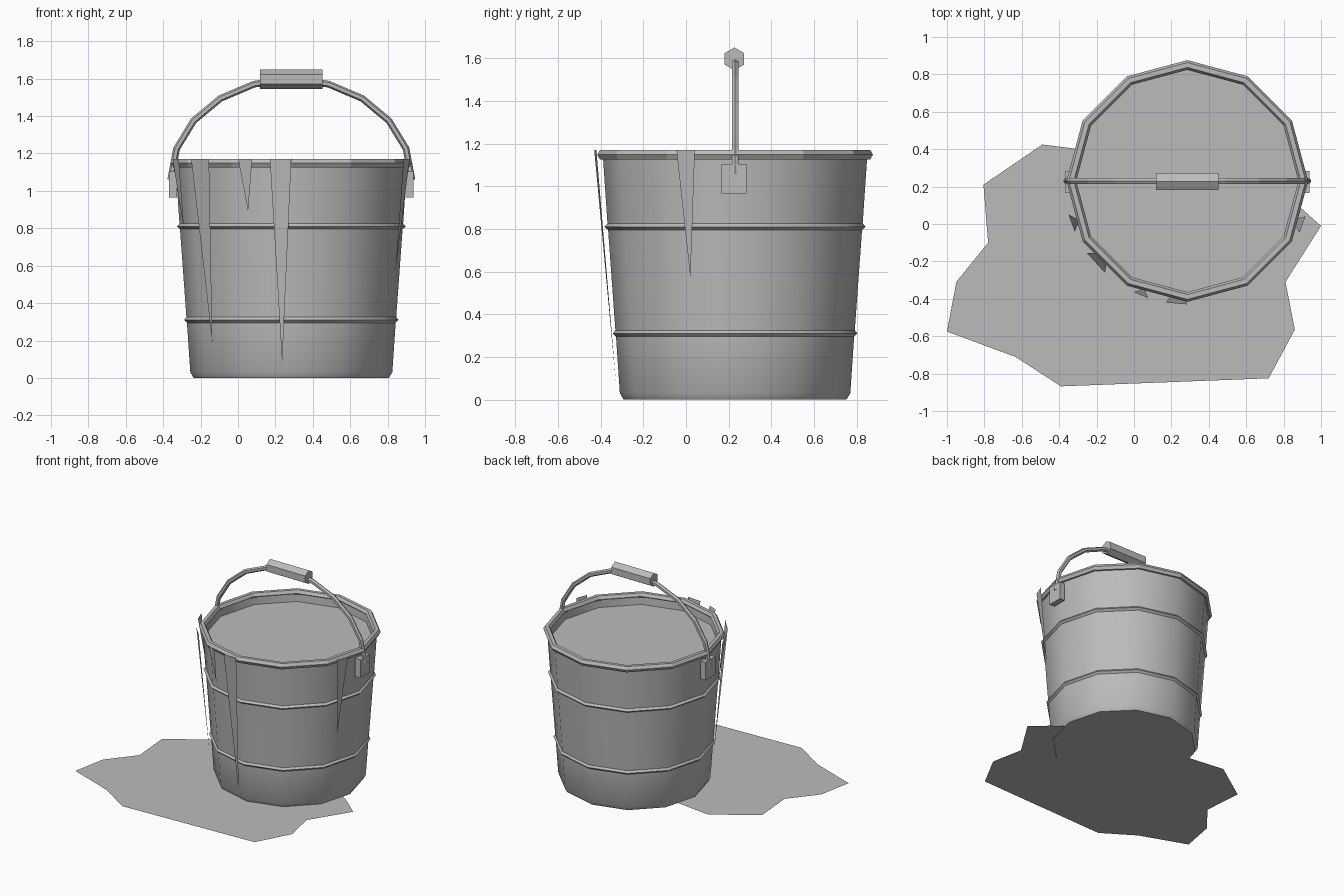
import bpy, bmesh, math
from mathutils import Matrix, Vector

if "Cube" in bpy.data.objects:
    bpy.data.objects.remove(bpy.data.objects["Cube"])

CX, CY = 0.285, 0.23          # bucket axis
SIDES = 12

grey = bpy.data.materials.new("plain_grey")
grey.diffuse_color = (0.5, 0.5, 0.5, 1)
grey.use_nodes = True
grey.node_tree.nodes["Principled BSDF"].inputs["Base Color"].default_value = grey.diffuse_color


def finish(name, bm, smooth=None, fix=True):
    if fix:
        bmesh.ops.recalc_face_normals(bm, faces=bm.faces[:])
    me = bpy.data.meshes.new(name)
    bm.to_mesh(me)
    bm.free()
    ob = bpy.data.objects.new(name, me)
    bpy.context.collection.objects.link(ob)
    me.materials.append(grey)
    if smooth:
        bpy.ops.object.select_all(action='DESELECT')
        ob.select_set(True)
        bpy.context.view_layer.objects.active = ob
        bpy.ops.object.shade_smooth_by_angle(angle=math.radians(smooth))
    return ob


def polar(r, deg, z):
    a = math.radians(deg)
    return Vector((CX + r * math.cos(a), CY + r * math.sin(a), z))


def lathe(name, profile, closed=False, cap=False, smooth=None):
    bm = bmesh.new()
    rings = [[bm.verts.new(polar(r, 360 * k / SIDES, z)) for k in range(SIDES)]
             for r, z in profile]
    pairs = list(zip(rings, rings[1:]))
    if closed:
        pairs.append((rings[-1], rings[0]))
    for a, b in pairs:
        for k in range(SIDES):
            n = (k + 1) % SIDES
            bm.faces.new((a[k], a[n], b[n], b[k]))
    if cap:
        bm.faces.new(rings[0][::-1])
        bm.faces.new(rings[-1])
    return finish(name, bm, smooth)


# Bucket shell: bevelled foot, two raised hoops, inner wall and inner floor
lathe("bucket_body", [
    (0.522, 0), (0.54, 0.03), (0.558, 0.295), (0.573, 0.31), (0.561, 0.325),
    (0.595, 0.795), (0.612, 0.81), (0.598, 0.825), (0.62, 1.15),
    (0.60, 1.15), (0.53, 0.04)], cap=True, smooth=35)

# Rolled rim with a six-sided section
lathe("bucket_rim", [(0.62 + 0.026 * math.cos(math.radians(60 * i)),
                      1.148 + 0.026 * math.sin(math.radians(60 * i)))
                     for i in range(6)], closed=True)

# Liquid surface
bm = bmesh.new()
bm.faces.new([bm.verts.new(polar(0.60, 30 * k, 1.085)) for k in range(SIDES)])
finish("liquid_surface", bm, fix=False)

# Side lugs holding the handle
for name, s in (("left_lug", -1), ("right_lug", 1)):
    bm = bmesh.new()
    bmesh.ops.create_cube(bm, size=1, matrix=Matrix.Translation(
        (CX + s * 0.632, CY - 0.005, 1.035)) @ Matrix.Diagonal((0.044, 0.118, 0.14, 1)))
    finish(name, bm)

# Wire handle: ten-segment half ellipse swept with a hexagon
bm = bmesh.new()
rings = []
for i in range(11):
    t = math.radians(18 * i)
    p = Vector((CX + 0.645 * math.cos(t), CY, 1.06 + 0.537 * math.sin(t)))
    out = Vector((0.537 * math.cos(t), 0, 0.645 * math.sin(t))).normalized()
    rings.append([bm.verts.new(p + 0.018 * (out * math.cos(math.radians(60 * k))
                  + Vector((0, 1, 0)) * math.sin(math.radians(60 * k))))
                  for k in range(6)])
for a, b in zip(rings, rings[1:]):
    for k in range(6):
        bm.faces.new((a[k], a[(k + 1) % 6], b[(k + 1) % 6], b[k]))
bm.faces.new(rings[0])
bm.faces.new(rings[-1])
finish("wire_handle", bm)

# Hexagonal hand grip
bm = bmesh.new()
bmesh.ops.create_cone(bm, cap_ends=True, segments=6, radius1=0.053, radius2=0.053,
                      depth=0.335, matrix=Matrix.Translation((CX, CY - 0.003, 1.597))
                      @ Matrix.Rotation(math.radians(90), 4, 'Y'))
bmesh.ops.rotate(bm, verts=bm.verts[:], cent=(CX, CY - 0.003, 1.597), matrix=Matrix.Rotation(
    math.radians(0 if max(v.co.z for v in bm.verts) > 1.648 else 30), 3, 'X'))
finish("hand_grip", bm)

# Flat pointed drips: angle, half width in degrees, tip height
for i, (mid, half, tip) in enumerate([(200, 4.2, 0.8), (222, 6.2, 0.19), (248, 3.5, 0.89),
                                      (265, 5, 0.08), (339.4, 4, 0.57)]):
    bm = bmesh.new()
    bm.faces.new([bm.verts.new(p) for p in (
        polar(0.66, mid - half, 1.17), polar(0.555 + 0.07 * tip, mid, tip),
        polar(0.66, mid + half, 1.17))][::1])
    bm.faces.ensure_lookup_table()
    bm.normal_update()
    f = bm.faces[0]
    if f.normal.dot(polar(1, mid, 0) - Vector((CX, CY, 0))) < 0:
        f.normal_flip()
    finish("drip_%d" % (i + 1), bm, fix=False)

# Spilled puddle
outline = [(-0.49, 0.425), (-0.805, 0.21), (-0.78, -0.10), (-0.95, -0.31), (-1.0, -0.575),
           (-0.635, -0.71), (-0.39, -0.868), (0.72, -0.825), (0.86, -0.565), (0.81, -0.31),
           (1.0, -0.01), (0.87, 0.105), (0.6, 0.3), (0.1, 0.35)]
bm = bmesh.new()
vs = [bm.verts.new((x, y, 0.004)) for x, y in outline]
c = bm.verts.new((0, -0.2, 0.004))
for a, b in zip(vs, vs[1:] + vs[:1]):
    bm.faces.new((c, a, b))
finish("puddle", bm, fix=False)
